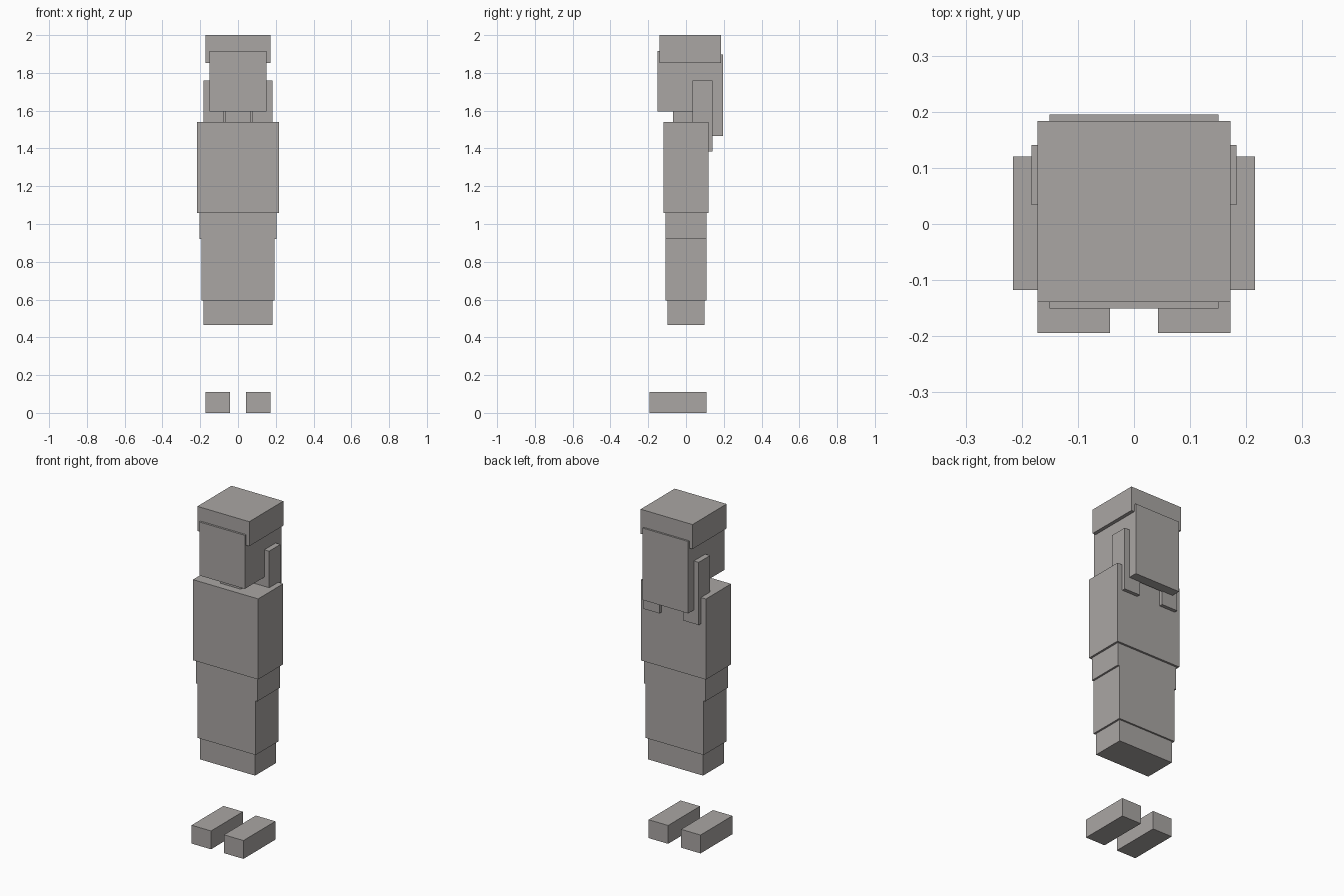
import bpy
import bmesh
from mathutils import Vector

cube = bpy.data.objects.get("Cube")
if cube:
    bpy.data.objects.remove(cube, do_unlink=True)

# Single warm grey for the whole figure
grey = bpy.data.materials.new("warm_grey")
grey.use_nodes = True
colour = (0.40, 0.38, 0.37, 1.0)
grey.diffuse_color = colour
grey.node_tree.nodes["Principled BSDF"].inputs["Base Color"].default_value = colour


def box(name, xs, ys, zs):
    """Flat-sided block between the given limits on each axis."""
    low, high = (Vector(c) for c in zip(xs, ys, zs))
    bm = bmesh.new()
    bmesh.ops.create_cube(bm, size=1)
    bmesh.ops.scale(bm, vec=high - low, verts=bm.verts)
    bmesh.ops.translate(bm, vec=(low + high) / 2, verts=bm.verts)
    mesh = bpy.data.meshes.new(name)
    bm.to_mesh(mesh)
    bm.free()
    mesh.materials.append(grey)
    obj = bpy.data.objects.new(name, mesh)
    bpy.context.collection.objects.link(obj)
    return obj


def centred(name, half_width, ys, zs):
    return box(name, (-half_width, half_width), ys, zs)


def pair(name, inner, outer, ys, zs):
    box("left_" + name, (inner, outer), ys, zs)
    box("right_" + name, (-outer, -inner), ys, zs)


# Head and hair
centred("hair_cap", 0.172, (-0.139, 0.184), (1.853, 2.0))
centred("head", 0.151, (-0.151, 0.15), (1.596, 1.917))
centred("back_hair", 0.151, (0.136, 0.195), (1.466, 1.897))
pair("hair_lock", 0.078, 0.183, (0.034, 0.141), (1.384, 1.76))
centred("neck", 0.068, (-0.07, 0.07), (1.53, 1.6))

# Body, narrowing downwards
centred("torso", 0.216, (-0.118, 0.12), (1.058, 1.541))
centred("waist", 0.204, (-0.108, 0.108), (0.92, 1.058))
centred("hips", 0.193, (-0.108, 0.108), (0.595, 0.92))
centred("skirt_hem", 0.182, (-0.098, 0.098), (0.465, 0.595))

# Separate feet on the ground
pair("foot", 0.043, 0.172, (-0.194, 0.108), (0.0, 0.11))
